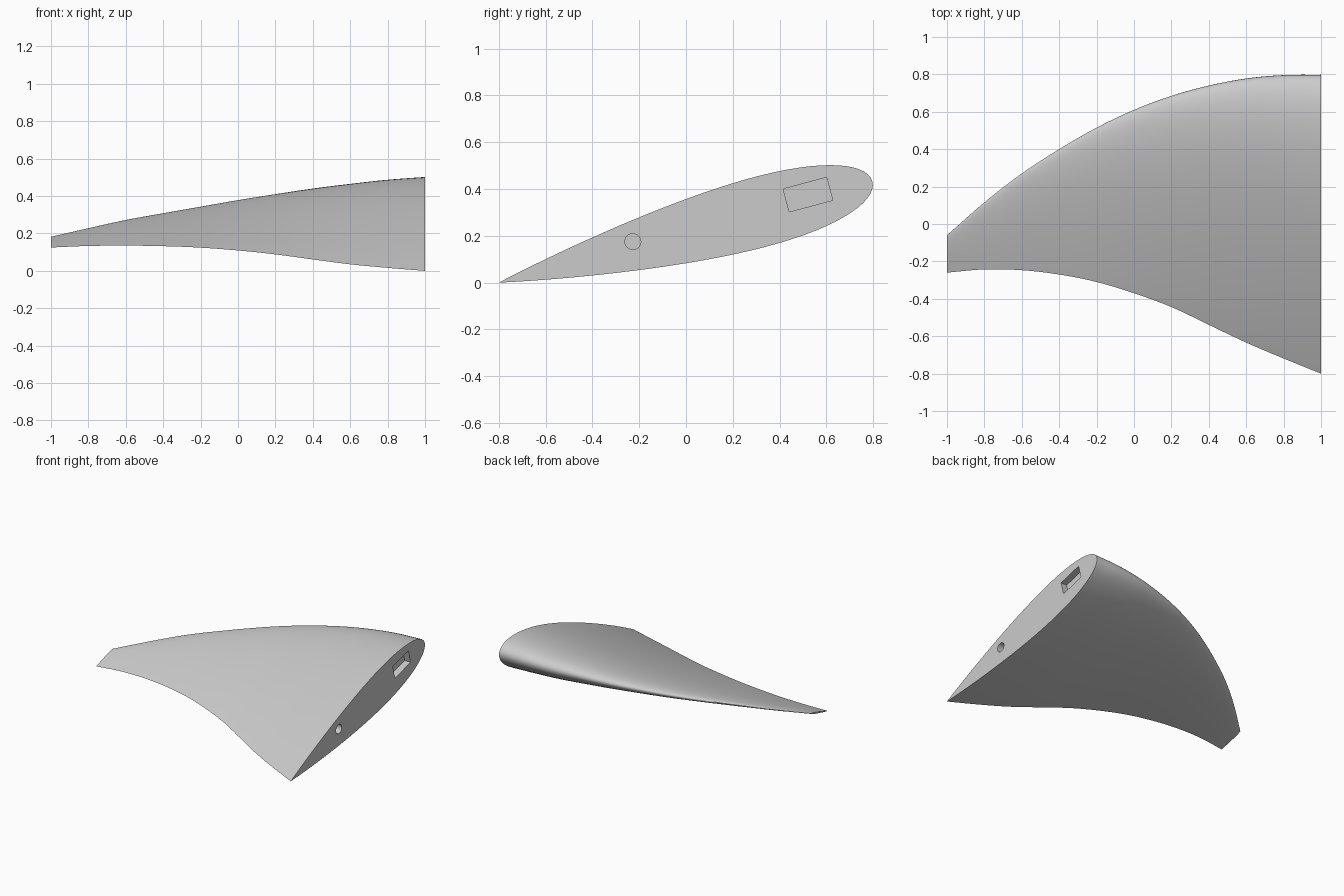
import bpy
import bmesh
import math
from mathutils import Matrix, Vector

default_cube = bpy.data.objects.get("Cube")
if default_cube:
    bpy.data.objects.remove(default_cube, do_unlink=True)

# Outline of the wing at even stations from tip to root
LEADING = [-.06, .115, .27, .40, .515, .61, .685, .74, .778, .796, .798]
TRAILING = [-.26, -.243, -.247, -.27, -.31, -.37, -.444, -.539, -.634, -.719, -.8]
TOP = [.182, .228, .272, .308, .343, .378, .41, .44, .465, .487, .502]
BOTTOM = [.125, .133, .135, .132, .124, .109, .088, .061, .035, .016, 0]
SPANS = 60
HALF_POINTS = 40
ROOT_ANGLE = math.radians(15)
TIP_ANGLE = math.radians(14)
ROOT_THICKNESS = .18
TIP_THICKNESS = .05
ROOT_X = 1.0


def smooth_sample(values, t):
    """Catmull-Rom curve through evenly spaced values, t from 0 to 1."""
    padded = [2 * values[0] - values[1]] + values + [2 * values[-1] - values[-2]]
    position = t * (len(values) - 1)
    i = min(int(position), len(values) - 2)
    f = position - i
    a, b, c, d = padded[i:i + 4]
    return b + f * ((c - a) + f * ((2 * a - 5 * b + 4 * c - d) + f * (3 * (b - c) + d - a))) / 2


def half_thickness(u, thickness):
    """Half height of a symmetric airfoil at u, measured back from the nose."""
    return 5 * thickness * (.2969 * math.sqrt(u) - .126 * u - .3516 * u ** 2
                            + .2843 * u ** 3 - .1036 * u ** 4)


def airfoil(angle, thickness):
    """Closed pitched section, trailing edge first, over the top and back below."""
    points = []
    for k in range(2 * HALF_POINTS):
        turn = math.pi * k / HALF_POINTS
        u = (1 + math.cos(turn)) / 2
        side = 1 if k <= HALF_POINTS else -1
        point = Vector((1 - u, side * half_thickness(u, thickness)))
        points.append(Matrix.Rotation(angle, 2) @ point)
    return points


def fit(value, source, low, high):
    """Map a value from the range of the source list to low..high."""
    start, end = min(source), max(source)
    return low + (value - start) / (end - start) * (high - low)


def make_object(name, bm):
    bmesh.ops.recalc_face_normals(bm, faces=bm.faces)
    mesh = bpy.data.meshes.new(name)
    bm.to_mesh(mesh)
    bm.free()
    obj = bpy.data.objects.new(name, mesh)
    bpy.context.collection.objects.link(obj)
    return obj


def build_wing():
    bm = bmesh.new()
    rings = []
    for s in range(SPANS + 1):
        t = s / SPANS
        # Sections thin out steadily towards the tip
        section = airfoil(TIP_ANGLE + (ROOT_ANGLE - TIP_ANGLE) * t ** 2,
                          TIP_THICKNESS + (ROOT_THICKNESS - TIP_THICKNESS) * t)
        ys = [p.x for p in section]
        zs = [p.y for p in section]
        back, front = smooth_sample(TRAILING, t), smooth_sample(LEADING, t)
        low, high = smooth_sample(BOTTOM, t), smooth_sample(TOP, t)
        rings.append([bm.verts.new((ROOT_X * (2 * t - 1),
                                    fit(y, ys, back, front),
                                    fit(z, zs, low, high)))
                      for y, z in zip(ys, zs)])
    # Skin between neighbouring sections
    for inner, outer in zip(rings, rings[1:]):
        for k in range(len(inner)):
            n = (k + 1) % len(inner)
            bm.faces.new((inner[k], inner[n], outer[n], outer[k]))
    # Flat tip and root ends
    bm.faces.new(rings[0])
    bm.faces.new(rings[-1])
    return make_object("wing", bm)


def cut(target, cutter):
    """Subtract the cutter from the target and remove it."""
    cutter.hide_render = True
    modifier = target.modifiers.new(cutter.name, "BOOLEAN")
    modifier.operation = "DIFFERENCE"
    modifier.solver = "EXACT"
    modifier.object = cutter
    bpy.context.view_layer.objects.active = target
    bpy.ops.object.modifier_apply(modifier=modifier.name)
    bpy.data.objects.remove(cutter, do_unlink=True)


def spar_slot_cutter(depth):
    bm = bmesh.new()
    place = (Matrix.Translation((ROOT_X, .521, .376))
             @ Matrix.Rotation(ROOT_ANGLE, 4, "X")
             @ Matrix.Diagonal((2 * depth, .192, .101, 1)))
    bmesh.ops.create_cube(bm, size=1, matrix=place)
    return make_object("spar_slot_cutter", bm)


def pin_hole_cutter(depth):
    bm = bmesh.new()
    place = (Matrix.Translation((ROOT_X, -.227, .175))
             @ Matrix.Rotation(math.pi / 2, 4, "Y"))
    bmesh.ops.create_cone(bm, cap_ends=True, segments=32, radius1=.034,
                          radius2=.034, depth=2 * depth, matrix=place)
    return make_object("pin_hole_cutter", bm)


wing = build_wing()

# Mounting slot and pin hole in the root face
cut(wing, spar_slot_cutter(.05))
cut(wing, pin_hole_cutter(.05))

# Plain grey finish
grey = bpy.data.materials.new("light_grey")
grey.use_nodes = True
colour = (.6, .6, .6, 1)
grey.diffuse_color = colour
grey.node_tree.nodes["Principled BSDF"].inputs["Base Color"].default_value = colour
wing.data.materials.clear()
wing.data.materials.append(grey)

# Smooth skin with crisp trailing edge and end caps
bpy.ops.object.select_all(action="DESELECT")
wing.select_set(True)
bpy.context.view_layer.objects.active = wing
bpy.ops.object.shade_smooth_by_angle(angle=math.radians(30))
